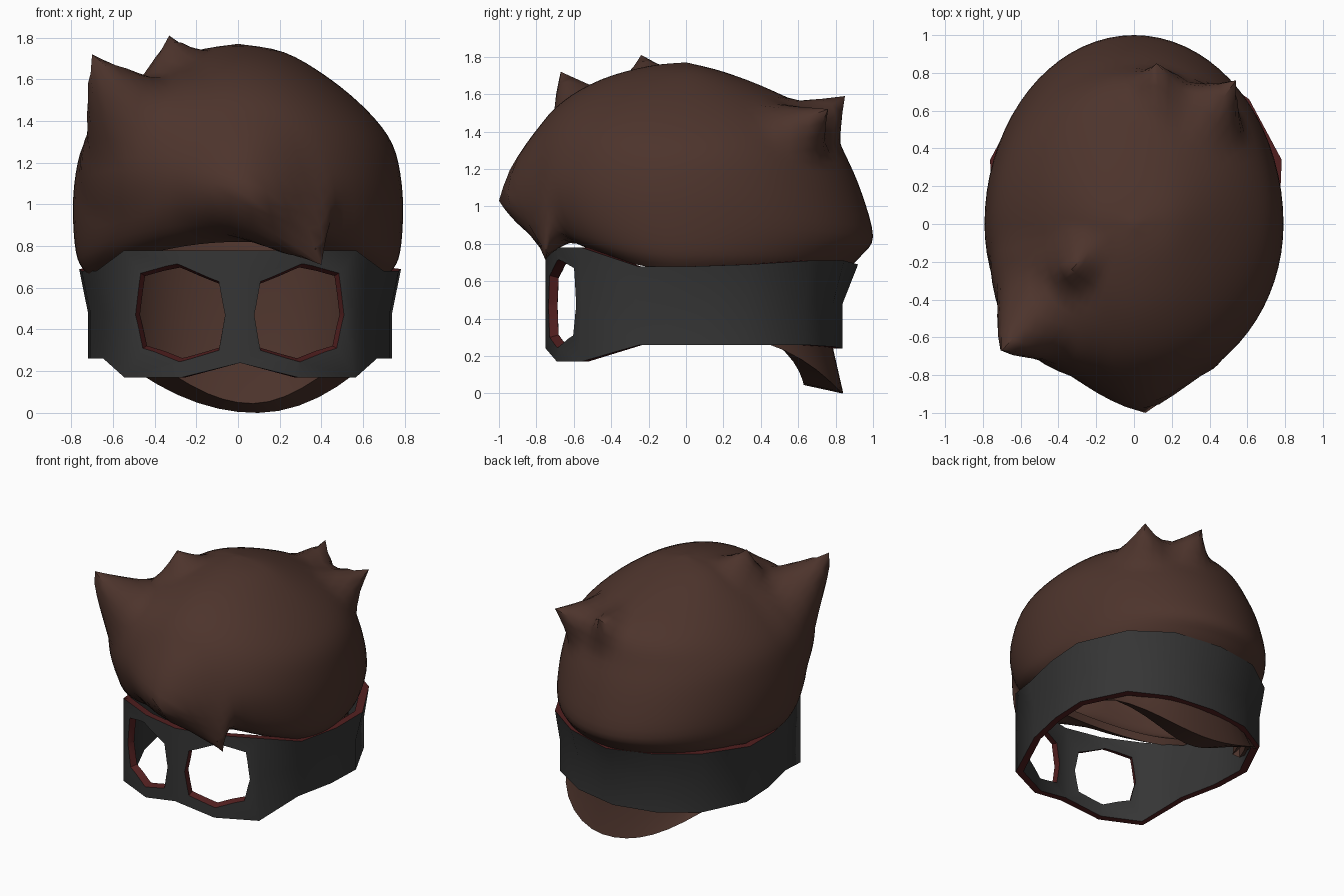
import bpy, bmesh, math
from mathutils import Vector

if "Cube" in bpy.data.objects:
    bpy.data.objects.remove(bpy.data.objects["Cube"])


def material(name, rgb):
    m = bpy.data.materials.new(name)
    m.diffuse_color = (*rgb, 1)
    m.use_nodes = True
    m.node_tree.nodes["Principled BSDF"].inputs["Base Color"].default_value = m.diffuse_color
    return m


BROWN = material("brown hair", (0.074, 0.034, 0.025))
GREY = material("dark grey cloth", (0.036, 0.036, 0.036))
RED = material("dark red edge", (0.085, 0.014, 0.014))


def finish(bm, name, mats):
    bmesh.ops.remove_doubles(bm, verts=bm.verts, dist=1e-5)
    bmesh.ops.recalc_face_normals(bm, faces=bm.faces)
    me = bpy.data.meshes.new(name)
    bm.to_mesh(me)
    bm.free()
    ob = bpy.data.objects.new(name, me)
    bpy.context.collection.objects.link(ob)
    for m in mats:
        me.materials.append(m)
    return ob


def select(ob):
    bpy.ops.object.select_all(action='DESELECT')
    ob.select_set(True)
    bpy.context.view_layer.objects.active = ob


def loft(bm, columns, around, ring, red_rows=()):
    """Skin columns of points; around closes the sweep, ring closes each column."""
    cols = [[bm.verts.new(p) for p in c] for c in columns]
    n, k = len(cols), len(cols[0])
    for i in range(n if around else n - 1):
        a, b = cols[i], cols[(i + 1) % n]
        for j in range(k if ring else k - 1):
            f = bm.faces.new((a[j], b[j], b[(j + 1) % k], a[(j + 1) % k]))
            f.material_index = 1 if j in red_rows else 0
    if ring and not around:
        bm.faces.new(cols[0])
        bm.faces.new(cols[-1])


def smooth_profile(pts, steps):
    """Catmull-Rom curve through (radius, height) points."""
    p = [Vector(q) for q in [pts[0]] + pts + [pts[-1]]]
    out = []
    for i in range(1, len(p) - 2):
        a, b, c, d = p[i - 1:i + 3]
        for s in range(steps):
            t = s / steps
            out.append(0.5 * (2 * b + (c - a) * t + (2 * a - 5 * b + 4 * c - d) * t * t
                              + (3 * b - a - 3 * c + d) * t ** 3))
    return out + [p[-2]]


# Hair cap: front, side and back profiles blended around the head
front = smooth_profile([(.62, .82), (.76, .89), (.86, 1.02), (.885, 1.18), (.80, 1.40),
                        (.66, 1.56), (.45, 1.68), (.2, 1.75), (0, 1.77)], 4)
side = smooth_profile([(.72, .66), (.77, .74), (.79, .9), (.785, 1.1), (.74, 1.29),
                       (.62, 1.45), (.43, 1.61), (.22, 1.73), (0, 1.77)], 4)
back = smooth_profile([(.87, .67), (.94, .74), (1.0, .84), (.94, 1.07), (.85, 1.28),
                       (.74, 1.47), (.46, 1.62), (.2, 1.72), (0, 1.77)], 4)
columns = []
for i in range(72):
    a = math.tau * i / 72
    s, c = math.sin(a), math.cos(a)
    columns.append([(S.x * s, F.x * c, S.y * s * s + F.y * c * c)
                    for S, F in zip(side, back if c > 0 else front)])
bm = bmesh.new()
loft(bm, columns, True, False)
bmesh.ops.remove_doubles(bm, verts=bm.verts, dist=1e-4)


def pull(base, tip, radius, power=1.4):
    """Drag the hair nearest to base out into a lock ending at tip."""
    base = Vector(base)
    co = min(bm.verts, key=lambda v: (v.co - base).length).co.copy()
    off = Vector(tip) - co
    for v in bm.verts:
        w = 1 - (v.co - co).length / radius
        if w > 0:
            v.co += off * w ** power


pull((.22, -.84, 1.0), (.40, -.75, .71), .31, 1.25)       # hanging fringe lock
pull((.05, -.88, 1.1), (.06, -1.0, 1.03), .36, 1.15)      # centre ridge of fringe
pull((-.55, -.5, 1.38), (-.63, -.57, 1.44), .45, 1.0)     # front corner swell
pull((-.62, -.57, 1.5), (-.70, -.67, 1.72), .27, 1.2)     # front corner lock
pull((-.33, -.2, 1.66), (-.33, -.24, 1.81), .2)           # crown lock
pull((.15, .73, 1.48), (.12, .85, 1.59), .2)              # rear locks
pull((.44, .62, 1.42), (.54, .76, 1.52), .22)
hair = finish(bm, "hair_cap", [BROWN])
mod = hair.modifiers.new("thickness", 'SOLIDIFY')
mod.thickness, mod.offset = .05, -1
select(hair)
bpy.ops.object.modifier_apply(modifier=mod.name)
bpy.ops.object.shade_smooth_by_angle(angle=math.radians(60))

# Nape hair: thick curved flap coming out below the band
columns = []
for i in range(17):
    t = -1 + i / 8
    a = math.radians(62) * t
    q = 1 + .07 * math.sin(2 * a) ** 2
    x, y = .71 * math.sin(a) * q, .84 * math.cos(a) * q
    zb = (.85 if x > .09 else .6) * (x - .09) ** 2
    inner = .75 + .18 * t * t
    columns.append([(x * k, y * k, z) for k, z in
                    ((.92, .72), (.92, .3), (1.0, zb), (inner, zb + .045), (.86, .32), (.88, .72))])
bm = bmesh.new()
loft(bm, columns, False, True)
nape = finish(bm, "nape_hair", [BROWN])
select(nape)
bpy.ops.object.shade_smooth_by_angle(angle=math.radians(40))

# Mask band: half plan (x, y, top, bottom, taper), mirrored into a full ring
half = [(0, -.75, .78, .24, 1), (.28, -.69, .78, .17, 1), (.555, -.56, .78, .17, 1),
        (.69, -.26, .68, .26, .95), (.76, .05, .68, .26, .945), (.772, .34, .69, .26, .945),
        (.60, .66, .71, .26, .96), (.34, .845, .71, .25, .93), (0, .92, .69, .24, .91)]
plan = half + [(-x, *rest) for x, *rest in half[-2:0:-1]]
columns = []
for x, y, t, b, k in plan:
    x0, q = .01, .935                                     # sits slightly right of centre
    lx, ly = x * k, y * k
    columns.append([(x + x0, y, t), (lx + x0, ly, .48), (lx + x0, ly, b),
                    (lx * q + x0, ly * q, b), (lx * q + x0, ly * q, .48), (x * q + x0, y * q, t)])
bm = bmesh.new()
loft(bm, columns, True, True, red_rows=(2, 5))
band = finish(bm, "mask_band", [GREY, RED])

# Eye holes: tapered eight-sided cutters
eye = [(.07, .47), (.10, .63), (.30, .715), (.475, .67), (.50, .47), (.465, .31), (.29, .245), (.10, .30)]
bm = bmesh.new()
for sx in (1, -1):
    columns = []
    for x, z in eye:
        y = -.75 + .214 * x if x < .28 else -.69 + .473 * (x - .28)
        p, d = Vector((x * sx + .008, y, z)), Vector((-.05 * x * sx, .05, (.48 - z) * .08))
        columns.append([p - d * 1.5, p + d * 3])
    ends = [[bm.verts.new(p) for p in c] for c in columns]
    for i in range(8):
        a, b = ends[i], ends[(i + 1) % 8]
        bm.faces.new((a[0], b[0], b[1], a[1]))
    for e in (0, 1):
        bm.faces.new([c[e] for c in ends])
for f in bm.faces:
    f.material_index = 1
cutter = finish(bm, "eye_cutter", [GREY, RED])
cutter.hide_render = True
mod = band.modifiers.new("eyes", 'BOOLEAN')
mod.operation, mod.object, mod.solver = 'DIFFERENCE', cutter, 'EXACT'
select(band)
bpy.ops.object.modifier_apply(modifier=mod.name)
bpy.data.objects.remove(cutter)
bpy.ops.object.shade_smooth_by_angle(angle=math.radians(50))
